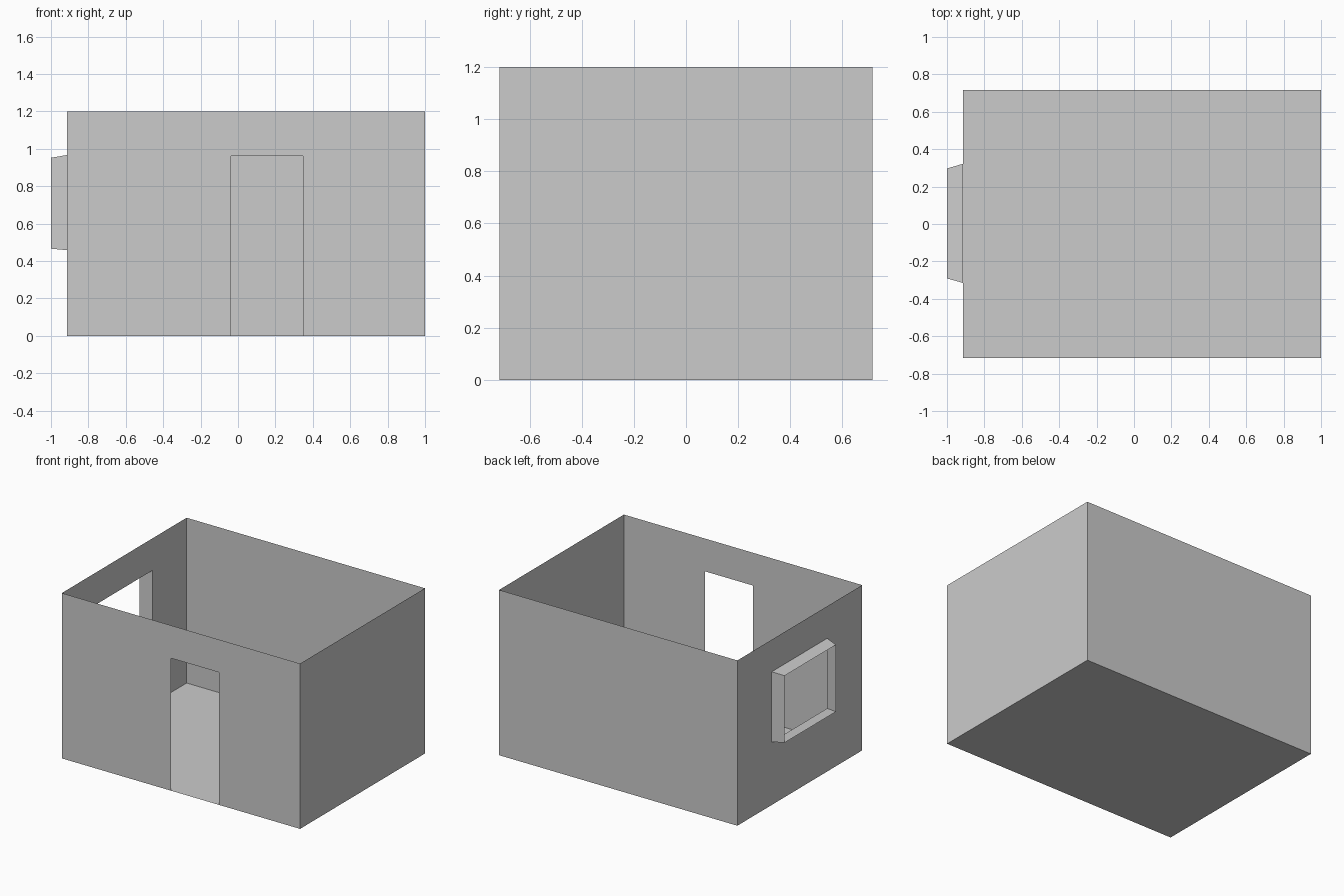
import bpy

if "Cube" in bpy.data.objects:
    bpy.data.objects.remove(bpy.data.objects["Cube"])

X0, X1, Y, H = -0.914, 1.0, 0.716, 1.2      # room shell
DX0, DX1, DH = -0.037, 0.348, 0.962         # doorway


def sheet(name, *polys):
    """Make one object from thin flat polygons, wound to face outward."""
    verts, faces = [], []
    for p in polys:
        ids = []
        for v in p:
            if v not in verts:
                verts.append(v)
            ids.append(verts.index(v))
        faces.append(ids)
    me = bpy.data.meshes.new(name)
    me.from_pydata(verts, [], faces)
    ob = bpy.data.objects.new(name, me)
    bpy.context.collection.objects.link(ob)
    return ob


def rect_yz(x, y0, y1, z0, z1):
    """Rectangle in a plane of constant x, facing -x."""
    return [(x, y1, z0), (x, y0, z0), (x, y0, z1), (x, y1, z1)]


def bridge(a, b):
    """Four quads joining two rectangles."""
    return [(a[i], a[(i + 1) % 4], b[(i + 1) % 4], b[i]) for i in range(4)]


# Floor
sheet("floor", [(X0, -Y, 0), (X0, Y, 0), (X1, Y, 0), (X1, -Y, 0)])

# Plain back and right walls
sheet("back_wall", [(X1, Y, 0), (X0, Y, 0), (X0, Y, H), (X1, Y, H)])
sheet("right_wall", [(X1, -Y, 0), (X1, Y, 0), (X1, Y, H), (X1, -Y, H)])

# Front wall with doorway: two side panels and a lintel panel
sheet("front_wall",
      [(X0, -Y, 0), (DX0, -Y, 0), (DX0, -Y, DH), (DX0, -Y, H), (X0, -Y, H)],
      [(DX1, -Y, 0), (X1, -Y, 0), (X1, -Y, H), (DX1, -Y, H), (DX1, -Y, DH)],
      [(DX0, -Y, DH), (DX1, -Y, DH), (DX1, -Y, H), (DX0, -Y, H)])

# Left wall around the window opening, and the tapered surround sticking out
outer = rect_yz(X0, -Y, Y, 0, H)
opening = rect_yz(X0, -0.315, 0.322, 0.458, 0.967)
rim = rect_yz(-1.0, -0.291, 0.297, 0.466, 0.952)
sheet("left_wall", *bridge(outer, opening))
sheet("window_surround", *bridge(opening, rim))
